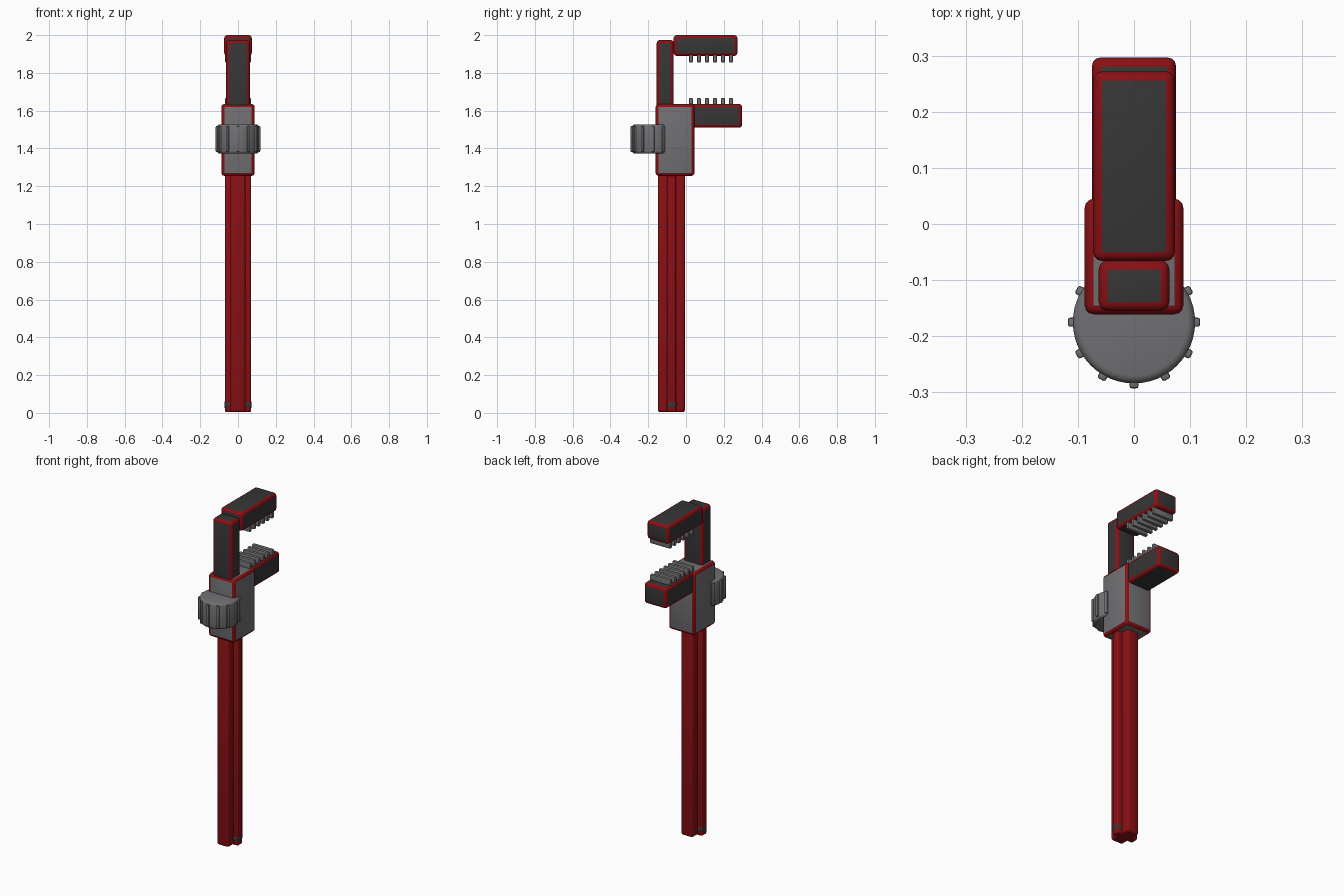
import bpy, bmesh, math
from mathutils import Matrix, Vector

cube = bpy.data.objects.get("Cube")
if cube:
    bpy.data.objects.remove(cube, do_unlink=True)


def material(name, rgb):
    m = bpy.data.materials.new(name)
    m.use_nodes = True
    m.diffuse_color = (*rgb, 1)
    bsdf = next(n for n in m.node_tree.nodes if n.type == 'BSDF_PRINCIPLED')
    bsdf.inputs["Base Color"].default_value = (*rgb, 1)
    return m


RED = material("deep red", (0.25, 0.005, 0.007))
GREY = material("steel grey", (0.165, 0.165, 0.175))
DARK = material("dark iron", (0.037, 0.037, 0.037))


def finish(bm, name, mats):
    mesh = bpy.data.meshes.new(name)
    bm.to_mesh(mesh)
    bm.free()
    for m in mats:
        mesh.materials.append(m)
    ob = bpy.data.objects.new(name, mesh)
    bpy.context.collection.objects.link(ob)
    bpy.ops.object.select_all(action='DESELECT')
    ob.select_set(True)
    bpy.context.view_layer.objects.active = ob
    bpy.ops.object.shade_smooth_by_angle(angle=math.radians(35))
    return ob


def bevel(bm, edges, width, segments):
    bmesh.ops.bevel(bm, geom=edges, offset=width, segments=segments,
                    profile=0.5, affect='EDGES')


def rounded_box(name, x, y, z, face, edge, width=0.016, segments=3):
    """Box given by its (min, max) ranges; rounded edges take the edge colour."""
    bm = bmesh.new()
    size = [b - a for a, b in (x, y, z)]
    centre = [(a + b) / 2 for a, b in (x, y, z)]
    bmesh.ops.create_cube(
        bm, size=1, matrix=Matrix.Translation(centre) @ Matrix.Diagonal((*size, 1)))
    bevel(bm, bm.edges[:], width, segments)
    bm.normal_update()
    for f in bm.faces:
        f.material_index = 0 if max(map(abs, f.normal)) > 0.999 else 1
    return finish(bm, name, (face, edge))


def cylinder(name, radius, depth, matrix, mat, width, sides=32, segments=3):
    bm = bmesh.new()
    bmesh.ops.create_cone(bm, cap_ends=True, segments=sides, radius1=radius,
                          radius2=radius, depth=depth)
    rims = [e for e in bm.edges if abs(e.verts[0].co.z - e.verts[1].co.z) < 1e-5]
    bevel(bm, rims, width, segments)
    bm.transform(matrix)
    return finish(bm, name, (mat,))


# Handle: two crossed bars make the fluted section
HY = -0.077
rounded_box("handle_wide_bar", (-0.07, 0.07), (HY - 0.024, HY + 0.024),
            (0.004, 1.3), RED, RED, 0.01)
rounded_box("handle_deep_bar", (-0.04, 0.04), (HY - 0.072, HY + 0.072),
            (0.004, 1.3), RED, RED, 0.014)

# Pin through the foot of the handle
cylinder("handle_pin", 0.027, 0.142,
         Matrix.Translation((0, HY, 0.043)) @ Matrix.Rotation(math.pi / 2, 4, 'Y'),
         DARK, 0.014, 20)

# Sliding housing, shank and jaws
rounded_box("housing", (-0.088, 0.088), (-0.161, 0.045), (1.255, 1.635), GREY, RED)
rounded_box("shank", (-0.063, 0.063), (-0.155, -0.065), (1.5, 1.974), DARK, RED)
rounded_box("upper_jaw", (-0.073, 0.073), (-0.066, 0.272), (1.89, 2.0), DARK, RED)
rounded_box("lower_jaw", (-0.075, 0.075), (0.0, 0.297), (1.51, 1.635), DARK, RED)

# Gripping teeth across both jaws
for i in range(6):
    y = 0.026 + 0.0425 * i
    for jaw, z in (("upper", (1.855, 1.9)), ("lower", (1.62, 1.667))):
        rounded_box(f"{jaw}_tooth_{i + 1}", (-0.068, 0.068), (y - 0.01, y + 0.01),
                    z, GREY, GREY, 0.005, 2)

# Adjusting knob with ribs around its rim
hub = Vector((0, -0.175, 1.45))
cylinder("knob", 0.109, 0.156, Matrix.Translation(hub), GREY, 0.014, 48)
for i in range(12):
    turn = Matrix.Translation(hub) @ Matrix.Rotation(math.tau * i / 12, 4, 'Z')
    rib = rounded_box(f"knob_rib_{i + 1}", (0.095, 0.118), (-0.008, 0.008),
                      (-0.068, 0.068), GREY, GREY, 0.004, 2)
    rib.data.transform(turn)
